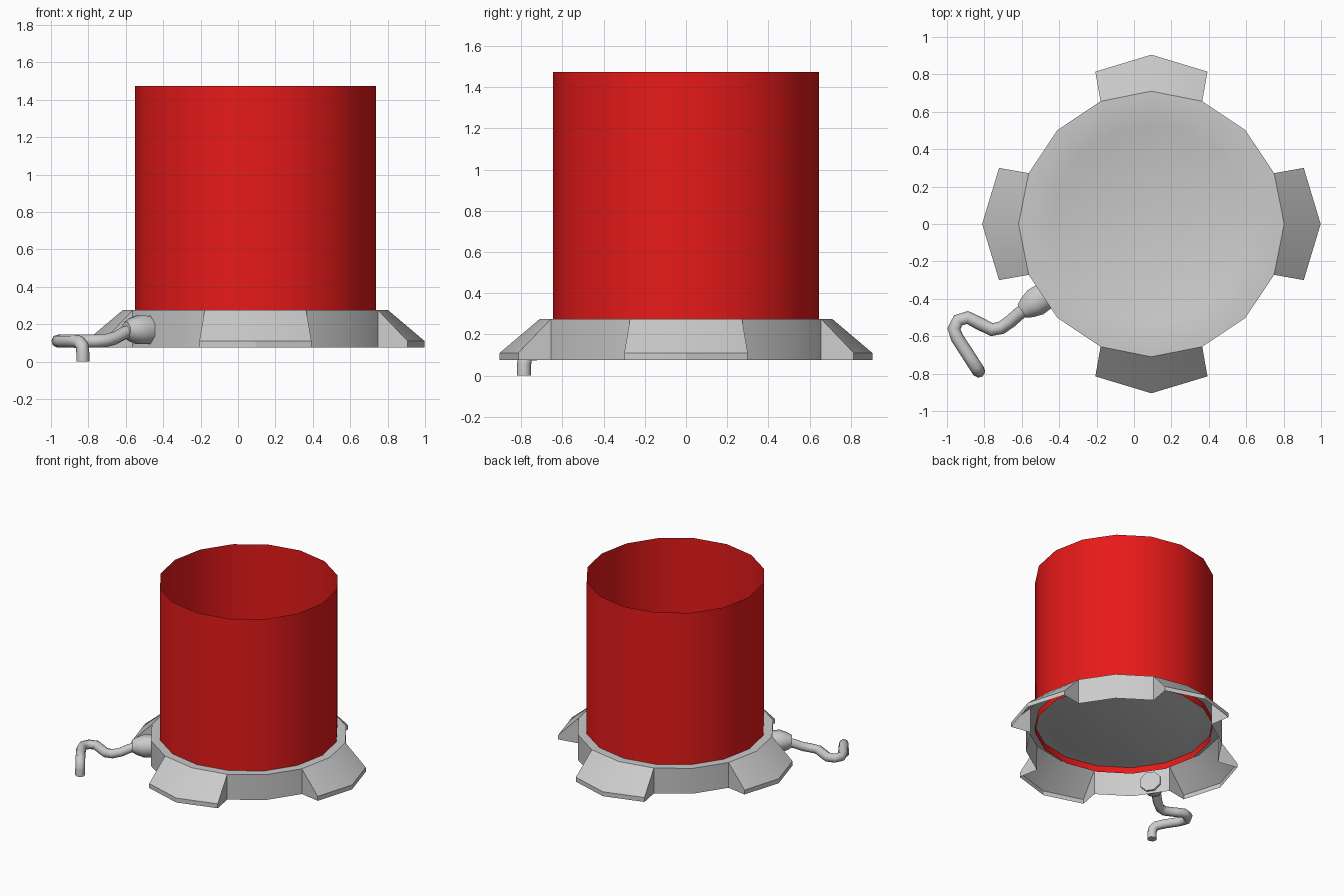
import bpy, bmesh, math
from mathutils import Vector

if "Cube" in bpy.data.objects:
    bpy.data.objects.remove(bpy.data.objects["Cube"])

CX, N = 0.093, 16          # body axis and number of sides
Z0, Z1 = 0.075, 0.275      # bottom and top of the base


def polar(r, i, z, n=N):
    a = 2 * math.pi * i / n
    return Vector((CX + r * math.cos(a), r * math.sin(a), z))


def finish(name, bm, angle=30):
    bmesh.ops.remove_doubles(bm, verts=bm.verts, dist=1e-5)
    me = bpy.data.meshes.new(name)
    bm.to_mesh(me)
    bm.free()
    ob = bpy.data.objects.new(name, me)
    bpy.context.collection.objects.link(ob)
    smooth(ob, angle)
    return ob


def smooth(ob, angle):
    bpy.ops.object.select_all(action='DESELECT')
    ob.select_set(True)
    bpy.context.view_layer.objects.active = ob
    bpy.ops.object.shade_smooth_by_angle(angle=math.radians(angle))


def face(bm, *pts):
    bm.faces.new([bm.verts.new(p) for p in pts])


# Base: open-bottomed shell with a shallow dished top and four flared feet
def foot_ring(i, z):
    if i % 4 == 0:
        return polar(0.905, i, z)
    a = math.atan2(0.30, 0.815) / (2 * math.pi) * N
    k = round(i / 4) * 4
    return polar(0.868, k + math.copysign(a, i - k), z)


bm = bmesh.new()
LIP = 0.11
for i in range(N):
    j = i + 1
    # dished top plate
    for (ra, za), (rb, zb) in (((0.71, Z1), (0.57, Z1)), ((0.57, Z1), (0.53, Z1 - 0.013))):
        face(bm, polar(ra, i, za), polar(ra, j, za), polar(rb, j, zb), polar(rb, i, zb))
    if i % 4 in (0, 3):
        # sloped foot panel and its lip
        a, b = foot_ring(i, LIP), foot_ring(j, LIP)
        face(bm, a, b, polar(0.71, j, Z1), polar(0.71, i, Z1))
        face(bm, foot_ring(i, Z0), foot_ring(j, Z0), b, a)
    else:
        # plain wall
        face(bm, polar(0.71, i, Z0), polar(0.71, j, Z0), polar(0.71, j, Z1), polar(0.71, i, Z1))
    # foot cheeks
    if i % 4 in (1, 3):
        cheek = [polar(0.71, i, Z1), polar(0.71, i, Z0), foot_ring(i, Z0), foot_ring(i, LIP)]
        face(bm, *(cheek if i % 4 == 3 else cheek[::-1]))
face(bm, *[polar(0.53, i, Z1 - 0.013) for i in range(N)])
finish("base", bm, 30)

# Drum: thin open tube that dips just below the top plate
bm = bmesh.new()
for i in range(N):
    face(bm, polar(0.645, i, 0.225), polar(0.645, i + 1, 0.225),
         polar(0.645, i + 1, 1.475), polar(0.645, i, 1.475))
drum = finish("drum", bm, 30)
red = bpy.data.materials.new("red")
red.diffuse_color = (0.8, 0.01, 0.01, 1)
red.use_nodes = True
red.node_tree.nodes["Principled BSDF"].inputs["Base Color"].default_value = red.diffuse_color
drum.data.materials.append(red)

# Crank socket: eight-sided tapered boss on the front left wall
d = Vector((-0.83, -0.56, 0)).normalized()
side, up = Vector((-d.y, d.x, 0)), Vector((0, 0, 1))
profile = [(0.68, 0.08), (0.75, 0.083), (0.80, 0.065), (0.835, 0.045)]


def boss(dist, r, k):
    a = math.pi * (k + 0.5) / 4
    return Vector((CX, 0, 0.17)) + d * dist + (side * math.cos(a) + up * math.sin(a)) * r


bm = bmesh.new()
for k in range(8):
    for (da, ra), (db, rb) in zip(profile, profile[1:]):
        face(bm, boss(da, ra, k), boss(da, ra, k + 1), boss(db, rb, k + 1), boss(db, rb, k))
face(bm, *[boss(*profile[-1], k) for k in range(8)])
face(bm, *[boss(*profile[0], k) for k in reversed(range(8))])
finish("crank_socket", bm, 50)

# Crank arm: bent round rod ending in a downward grip
path = [(-0.56, -0.44, 0.17), (-0.615, -0.48, 0.15), (-0.66, -0.52, 0.125), (-0.71, -0.555, 0.112),
        (-0.76, -0.565, 0.11), (-0.83, -0.53, 0.11), (-0.89, -0.5, 0.11), (-0.94, -0.515, 0.11),
        (-0.963, -0.56, 0.11), (-0.945, -0.61, 0.11), (-0.88, -0.71, 0.11), (-0.848, -0.76, 0.105),
        (-0.833, -0.782, 0.085), (-0.83, -0.787, 0.05), (-0.83, -0.787, 0)]
cu = bpy.data.curves.new("crank_arm", 'CURVE')
cu.dimensions = '3D'
cu.bevel_depth, cu.bevel_resolution, cu.use_fill_caps = 0.035, 2, True
sp = cu.splines.new('POLY')
sp.points.add(len(path) - 1)
for p, co in zip(sp.points, path):
    p.co = (*co, 1)
arm = bpy.data.objects.new("crank_arm", cu)
bpy.context.collection.objects.link(arm)
bpy.ops.object.select_all(action='DESELECT')
arm.select_set(True)
bpy.context.view_layer.objects.active = arm
bpy.ops.object.convert(target='MESH')
smooth(bpy.context.view_layer.objects.active, 60)
